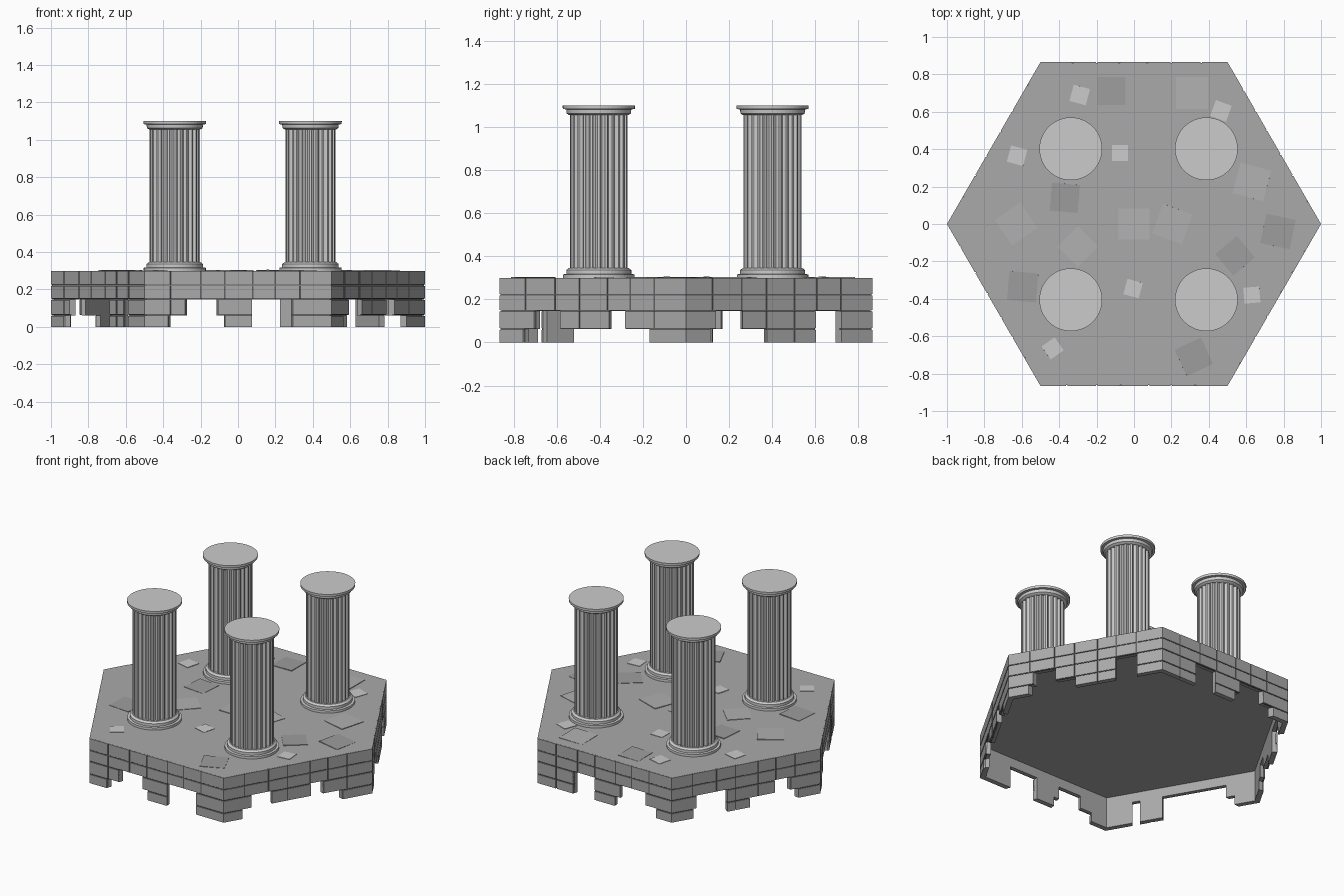
import bpy, bmesh, math, random
from mathutils import Matrix, Vector

if "Cube" in bpy.data.objects:
    bpy.data.objects.remove(bpy.data.objects["Cube"])

random.seed(4)
HEX = [Vector((math.cos(math.radians(60 * k)), math.sin(math.radians(60 * k)))) for k in range(6)]


def grey(name, v):
    m = bpy.data.materials.new(name)
    m.diffuse_color = (v, v, v, 1)
    m.use_nodes = True
    m.node_tree.nodes["Principled BSDF"].inputs["Base Color"].default_value = m.diffuse_color
    return m


STONE, MORTAR = grey("stone", .40), grey("mortar", .12)
SHADES = {"light": grey("light_stone", .55), "mid": grey("mid_stone", .44), "dark": grey("dark_stone", .34)}


def finish(name, bm, mat=None):
    bmesh.ops.recalc_face_normals(bm, faces=bm.faces)
    me = bpy.data.meshes.new(name)
    bm.to_mesh(me)
    bm.free()
    if mat:
        me.materials.append(mat)
    ob = bpy.data.objects.new(name, me)
    bpy.context.collection.objects.link(ob)
    return ob


def loft(bm, rings):
    """Skin a stack of equal-length closed rings and cap both ends."""
    loops = [[bm.verts.new(p) for p in r] for r in rings]
    n = len(loops[0])
    for a, b in zip(loops, loops[1:]):
        for i in range(n):
            bm.faces.new((a[i], a[(i + 1) % n], b[(i + 1) % n], b[i]))
    bm.faces.new(loops[0][::-1])
    bm.faces.new(loops[-1])


def wall_piece(bm, side, t0, t1, z0, z1, outer, inner):
    """Mitred block along one hexagon side."""
    a, b = HEX[side], HEX[(side + 1) % 6]
    p, q = a.lerp(b, t0), a.lerp(b, t1)
    quad = [p * outer, q * outer, q * inner, p * inner]
    loft(bm, [[(v.x, v.y, z) for v in quad] for z in (z0, z1)])


# Hexagonal slab, its underside recessed behind the walls
bm = bmesh.new()
loft(bm, [[(v.x * .994, v.y * .994, z) for v in HEX] for z in (.21, .3)])
finish("platform_slab", bm, STONE)

# Brick walls: two full courses, then broken hanging courses
ROWS = [(.222, .2995), (.147, .222), (.062, .147), (0, .062)]
CUTS = [.14, .30, .43, .58, .70, .83]
HANG = {
    0: ([(0, .165), (.30, .70), (.83, 1)], [(0, .135), (.43, .70), (.83, 1)]),
    1: ([(0, .27), (.42, .62), (.80, 1)], [(0, .27), (.42, .58), (.88, 1)]),
    2: ([(0, .17), (.37, .70), (.80, 1)], [(0, .15), (.37, .53), (.85, 1)]),
    3: ([(0, .20), (.62, .78), (.82, 1)], [(0, .14), (.62, .78), (.82, 1)]),
    4: ([(0, .22), (.39, .58), (.79, 1)], [(0, .13), (.43, .58), (.79, 1)]),
    5: ([(0, .19), (.32, .59), (.67, 1)], [(0, .13), (.80, 1)]),
}
bricks, joints, backing = bmesh.new(), bmesh.new(), bmesh.new()
G = .004
for side in range(6):
    spans = [[(0, 1)], [(0, 1)], *HANG[side]]
    for row, ((z0, z1), pieces) in enumerate(zip(ROWS, spans)):
        for s, e in pieces:
            b0, b1 = s + (G if s else 0), e - (G if e < 1 else 0)
            top = z1 - .002 if row == 0 else z1
            wall_piece(joints, side, b0, b1, z0 + .001, top, .995, .985)
            wall_piece(backing, side, b0, b1, z0, top, .985, .962)
            marks = [s] + [c for c in CUTS if s + .05 < c < e - .05] + [e]
            for t0, t1 in zip(marks, marks[1:]):
                wall_piece(bricks, side, t0 + (G if t0 else 0), t1 - (G if t1 < 1 else 0),
                           z0 + (G if z0 else 0), z1 - (G if row else 0), 1, .983)
finish("wall_bricks", bricks, STONE)
finish("wall_mortar", joints, MORTAR)
finish("wall_inner_lining", backing, STONE)

# Loose paving stones, slightly tilted and sunk into the slab: x, y, size, turn
PAVING = {
    "mid": [(.31, .70, .17, 0), (.63, .225, .17, -15), (0, 0, .165, 0), (.205, 0, .17, -20),
            (-.63, 0, .165, 35), (-.30, -.12, .155, 45)],
    "dark": [(-.12, .71, .15, 0), (.77, -.04, .16, -12), (-.37, .14, .15, -5),
             (-.595, -.335, .155, -5), (.54, -.17, .15, 40), (.32, -.71, .155, 25)],
    "light": [(-.29, .69, .09, -15), (.465, .605, .09, -20), (-.625, .365, .09, -15),
              (-.075, .38, .085, 0), (-.005, -.345, .085, -15), (.63, -.38, .085, 5),
              (-.435, -.665, .085, 35)]}
for shade, stones in PAVING.items():
    bm = bmesh.new()
    for x, y, size, turn in stones:
        tilt = [math.radians(random.uniform(-1.2, 1.2)) for _ in "xy"]
        m = (Matrix.Translation((x, y, .2945)) @ Matrix.Rotation(math.radians(turn), 4, 'Z')
             @ Matrix.Rotation(tilt[0], 4, 'X') @ Matrix.Rotation(tilt[1], 4, 'Y')
             @ Matrix.Diagonal((size, size, .017, 1)))
        bmesh.ops.create_cube(bm, size=1, matrix=m)
    finish(f"{shade}_paving_stones", bm, SHADES[shade])


# Columns: fluted shaft between stepped round base and cap
def ring(cx, cy, z, radius, n=48):
    return [(cx + radius * math.cos(2 * math.pi * i / n), cy + radius * math.sin(2 * math.pi * i / n), z)
            for i in range(n)]


def fluted_ring(cx, cy, z, flutes=24):
    pts = []
    for i in range(flutes):
        for f, r in ((-.15, .134), (.15, .134), (.3, .124), (.5, .120), (.7, .124)):
            a = 2 * math.pi * (i + f) / flutes
            pts.append((cx + r * math.cos(a), cy + r * math.sin(a), z))
    return pts


BASE = [(.166, .298), (.166, .316), (.151, .318), (.151, .336), (.138, .346)]
CAP = [(.136, 1.055), (.149, 1.063), (.151, 1.082), (.167, 1.084), (.168, 1.1)]
for cx, sx in ((-.338, "left"), (.387, "right")):
    for cy, sy in ((-.405, "front"), (.402, "back")):
        for part, prof in (("base", BASE), ("cap", CAP)):
            bm = bmesh.new()
            loft(bm, [ring(cx, cy, z, r) for r, z in prof])
            finish(f"{sy}_{sx}_column_{part}", bm)
        bm = bmesh.new()
        loft(bm, [fluted_ring(cx, cy, z) for z in (.335, 1.06)])
        finish(f"{sy}_{sx}_column_shaft", bm)
